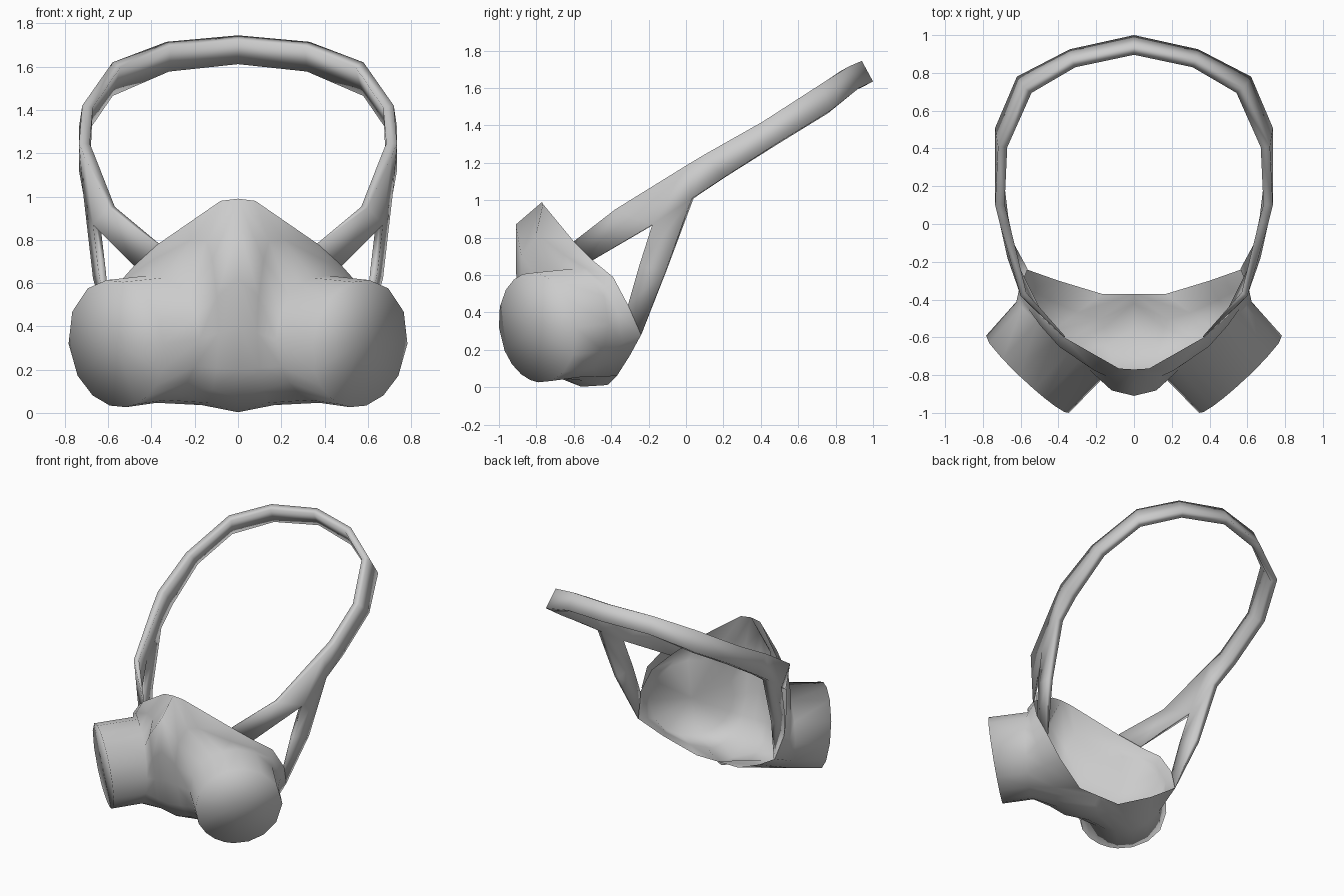
import bpy
import math
from mathutils import Vector

cube = bpy.data.objects.get("Cube")
if cube:
    bpy.data.objects.remove(cube, do_unlink=True)

# One plain grey for every part
grey = bpy.data.materials.new("plain_grey")
grey.use_nodes = True
grey.diffuse_color = (0.6, 0.6, 0.6, 1)
grey.node_tree.nodes["Principled BSDF"].inputs["Base Color"].default_value = (0.6, 0.6, 0.6, 1)


def make_half(name, verts, faces):
    """Smooth mesh of the +x half, mirrored across x = 0."""
    mesh = bpy.data.meshes.new(name)
    mesh.from_pydata([tuple(v) for v in verts], [], faces)
    mesh.materials.append(grey)
    for p in mesh.polygons:
        p.use_smooth = True
    obj = bpy.data.objects.new(name, mesh)
    bpy.context.collection.objects.link(obj)
    mirror = obj.modifiers.new("mirror", 'MIRROR')
    mirror.use_clip = True
    mirror.merge_threshold = 0.002
    return obj


# Outline of the half mask: angle on the filter ring, the point it joins,
# and how far the surface between them swells forward
OUTLINE = [
    (0, (0.60, -0.31, 0.44), 0), (30, (0.56, -0.39, 0.59), 0.01),       # cheek rim
    (60, (0.48, -0.50, 0.68), 0.03), (85, (0.37, -0.60, 0.78), 0.05),
    (105, (0.08, -0.765, 0.98), 0.055), (120, (0, -0.77, 0.99), 0.06),  # nose rim
    (137, (0, -0.91, 0.87), 0.04), (158, (0, -0.91, 0.62), 0.02),       # centre ridge
    (180, (0, -0.88, 0.40), 0), (205, (0, -0.83, 0.20), 0),
    (222, (0, -0.73, 0.07), 0), (238, (0, -0.56, 0.003), 0),            # chin
    (252, (0, -0.42, 0.012), 0),
    (264, (0, -0.37, 0.06), 0), (284, (0.17, -0.37, 0.06), 0),          # jaw rim
    (306, (0.40, -0.30, 0.17), 0), (330, (0.57, -0.24, 0.28), 0),
]
N = len(OUTLINE)
AXIS = Vector((0.68, -0.73, 0)).normalized()
SIDE = Vector((-AXIS.y, AXIS.x, 0))
UP = Vector((0, 0, 1))
BASE = Vector((0.40, -0.62, 0.34))
outline = [Vector(p) for _, p, _ in OUTLINE]


def ring(centre, radius, rise):
    """Filter ring; rise is the vector from its centre to its top."""
    pts = []
    for a, _, _ in OUTLINE:
        a = math.radians(a)
        pts.append(centre + SIDE * radius * math.cos(a) + rise * math.sin(a))
    return pts


def band(a, b):
    """Triangles between two closed rings that start at vertex a and b."""
    faces = []
    for k in range(N):
        j = (k + 1) % N
        faces += [(a + k, a + j, b + j), (a + k, b + j, b + k)]
    return faces


def fan(a, centre):
    return [(a + k, a + (k + 1) % N, centre) for k in range(N)]


# Mask shell flowing into the filter drum, whose flat end tips slightly down
base_ring = ring(BASE, 0.305, UP * 0.295)
swell_ring = [p.lerp(b, 0.5) - Vector((0, s, 0))
              for p, b, (_, _, s) in zip(outline, base_ring, OUTLINE)]
tip = BASE + AXIS * 0.24 - UP * 0.02
tip_ring = ring(tip, 0.30, UP * 0.295 + AXIS * 0.036)
verts = outline + swell_ring + base_ring + tip_ring + [tip]
faces = band(0, N) + band(N, 2 * N) + band(2 * N, 3 * N) + fan(3 * N, 4 * N)
make_half("mask_shell", verts, faces)

# Inner bowl, meeting the shell along the open rim
CORE = Vector((0, -0.45, 0.40))


def inward(p):
    return p.lerp(CORE, 0.04)


bowl = [inward(p) if 6 <= k <= 12 else p for k, p in enumerate(outline)]
bowl += [inward(p) for p in swell_ring + base_ring + [BASE]]
faces = band(0, N) + band(N, 2 * N) + fan(2 * N, 3 * N)
make_half("inner_bowl", bowl, [f[::-1] for f in faces])

# Head strap: upper and lower edge at each station from the back forward
STATIONS = [
    ((0, 0.94, 1.745), (0, 1.0, 1.635)),
    ((0.33, 0.87, 1.715), (0.34, 0.925, 1.60)),
    ((0.58, 0.72, 1.62), (0.62, 0.78, 1.485)),
    ((0.72, 0.41, 1.42), (0.735, 0.51, 1.32)),
    ((0.735, 0.10, 1.245), (0.735, 0.20, 1.12)),
    ((0.71, 0.0, 1.185), (0.715, 0.03, 1.01)),
]
verts = [p for pair in STATIONS for p in pair]
faces = [(2 * i, 2 * i + 2, 2 * i + 3, 2 * i + 1) for i in range(len(STATIONS) - 1)]

# Strap fork: upper leg to the cheek, lower leg to the jaw
verts += [
    (0.60, -0.38, 0.95), (0.67, -0.18, 0.87),     # 12 upper edge, 13 crotch
    (0.37, -0.60, 0.78), (0.48, -0.50, 0.68),     # 14, 15 upper leg end
    (0.67, -0.11, 0.62), (0.645, -0.25, 0.65),    # 16, 17 lower leg middle
    (0.57, -0.24, 0.28), (0.60, -0.31, 0.44),     # 18, 19 lower leg end
]
faces += [(10, 12, 13, 11), (12, 14, 15, 13), (11, 13, 17, 16), (16, 17, 19, 18)]
strap = make_half("head_strap", verts, faces)

# Strap thickness, thinning toward the ends of the legs
taper = strap.vertex_groups.new(name="taper")
taper.add(list(range(12)), 1.0, 'REPLACE')
taper.add([12, 13, 16, 17], 0.7, 'REPLACE')
taper.add([14, 15, 18, 19], 0.15, 'REPLACE')
solid = strap.modifiers.new("thickness", 'SOLIDIFY')
solid.thickness = 0.05
solid.offset = -1
solid.vertex_group = "taper"
